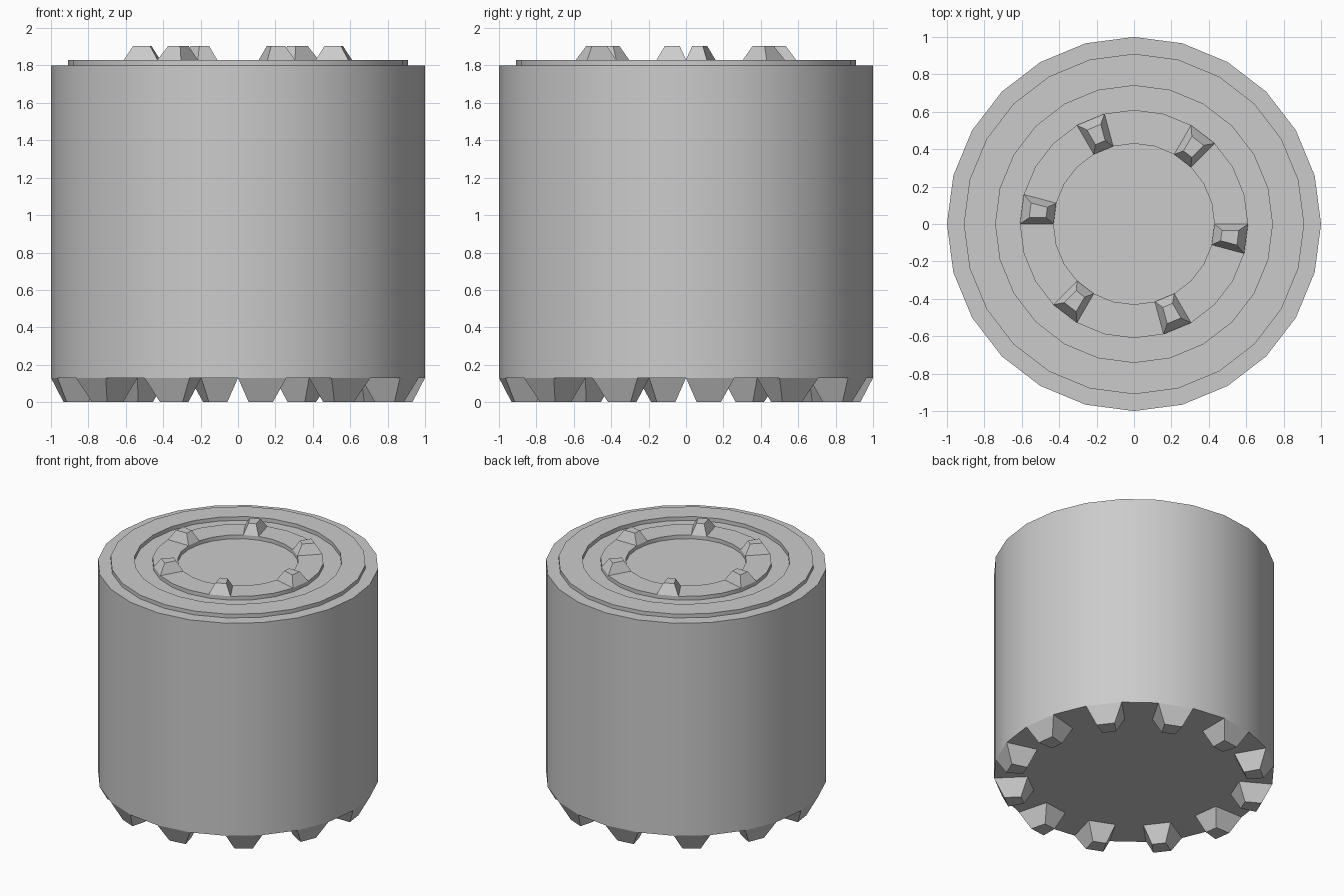
import bpy, bmesh
from math import radians, sin, cos, pi, atan2, degrees
from mathutils import Vector

if "Cube" in bpy.data.objects:
    bpy.data.objects.remove(bpy.data.objects["Cube"])

SIDES = 24
BASE, RIM, RAISED = 0.13, 1.80, 1.83


def lathe(bm, profile):
    """Revolve (radius, z) points; both ends are closed with an n-gon."""
    loops = [[bm.verts.new((r * cos(2 * pi * i / SIDES), r * sin(2 * pi * i / SIDES), z))
              for i in range(SIDES)] for r, z in profile]
    for a, b in zip(loops, loops[1:]):
        for i in range(SIDES):
            j = (i + 1) % SIDES
            bm.faces.new((a[i], a[j], b[j], b[i]))
    bm.faces.new(loops[0][::-1])
    bm.faces.new(loops[-1])
    bmesh.ops.recalc_face_normals(bm, faces=bm.faces)


def raise_teeth(bm, r_in, r_out, z, height, start, step, taper):
    """Extrude and taper the ring's quads found at the given angles."""
    chosen = []
    for f in bm.faces:
        c = f.calc_center_median()
        if len(f.verts) != 4 or abs(c.z - z) > 1e-4 or not r_in < c.xy.length < r_out:
            continue
        turn = (degrees(atan2(c.y, c.x)) - start + 1) % step
        if turn < 2:
            chosen.append(f)
    for f in bmesh.ops.extrude_discrete_faces(bm, faces=chosen)["faces"]:
        c = f.calc_center_median()
        for v in f.verts:
            v.co = c + (v.co - c) * taper + Vector((0, 0, height))


bm = bmesh.new()
# drum with stepped top, from underside centre up and inward
lathe(bm, [(0.76, BASE), (1.0, BASE), (1.0, RIM),
           (0.91, RIM), (0.91, RAISED), (0.74, RAISED), (0.74, RIM),
           (0.61, RIM), (0.61, RAISED), (0.43, RAISED), (0.43, RIM)])
# twelve feet round the underside
raise_teeth(bm, 0.76, 1.0, BASE, -BASE, 7.5, 30, 0.5)
# six studs on the inner top ring
raise_teeth(bm, 0.43, 0.61, RAISED, 0.075, -7.5, 60, 0.5)

mesh = bpy.data.meshes.new("toothed_drum")
bm.to_mesh(mesh)
bm.free()
drum = bpy.data.objects.new("toothed_drum", mesh)
bpy.context.collection.objects.link(drum)
bpy.context.view_layer.objects.active = drum
drum.select_set(True)
bpy.ops.object.shade_smooth_by_angle(angle=radians(20))
